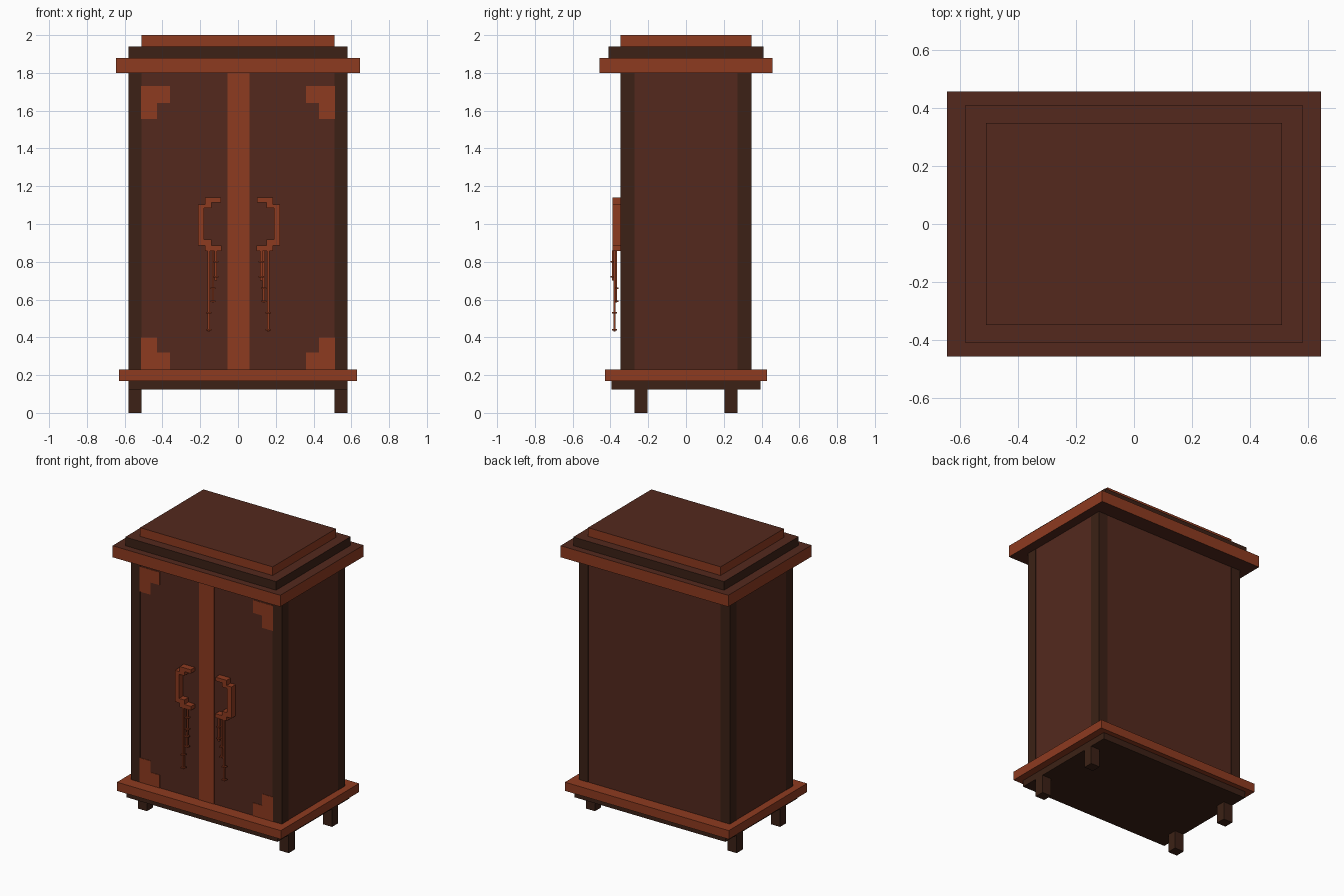
import bpy, bmesh

if "Cube" in bpy.data.objects:
    bpy.data.objects.remove(bpy.data.objects["Cube"])


def material(name, rgb):
    m = bpy.data.materials.new(name)
    m.diffuse_color = [(c / 255) ** 2.2 for c in rgb] + [1]
    m.use_nodes = True
    m.node_tree.nodes["Principled BSDF"].inputs["Base Color"].default_value = m.diffuse_color
    return m


WOOD = material("brown_wood", (84, 45, 35))
DARK = material("dark_wood", (62, 38, 28))
TRIM = material("red_trim", (140, 61, 37))


def finish(name, bm, mat, cap_mat=None):
    """Turn a bmesh into an object; cap_mat colours top and bottom faces."""
    bmesh.ops.recalc_face_normals(bm, faces=bm.faces)
    mesh = bpy.data.meshes.new(name)
    mesh.materials.append(mat)
    if cap_mat:
        mesh.materials.append(cap_mat)
        for f in bm.faces:
            f.material_index = int(abs(f.normal.z) > 0.9)
    bm.to_mesh(mesh)
    bm.free()
    ob = bpy.data.objects.new(name, mesh)
    bpy.context.collection.objects.link(ob)
    return ob


def add_box(bm, x0, x1, y0, y1, z0, z1):
    for v in bmesh.ops.create_cube(bm, size=1)["verts"]:
        v.co = (x1 if v.co.x > 0 else x0, y1 if v.co.y > 0 else y0, z1 if v.co.z > 0 else z0)


def box(name, dims, mat, cap_mat=None):
    bm = bmesh.new()
    add_box(bm, *dims)
    return finish(name, bm, mat, cap_mat)


def prism(name, pts, y0, y1, mat, flip=1, shift=0):
    """Extrude an x-z outline along y; flip=-1 mirrors it in x."""
    bm = bmesh.new()
    face = bm.faces.new([bm.verts.new((flip * x + shift, y0, z)) for x, z in pts])
    ext = bmesh.ops.extrude_face_region(bm, geom=[face])["geom"]
    for v in ext:
        if isinstance(v, bmesh.types.BMVert):
            v.co.y = y1
    return finish(name, bm, mat)


def tier(name, hx, hy, z0, z1, mat, cap_mat=None):
    return box(name, (-hx, hx, -hy, hy, z0, z1), mat, cap_mat)


# Base, carcass and stepped cornice
tier("plinth", 0.58, 0.395, 0.125, 0.17, DARK)
tier("base_lip", 0.63, 0.43, 0.17, 0.23, TRIM)
tier("cabinet_body", 0.578, 0.345, 0.23, 1.80, WOOD)
tier("cornice", 0.645, 0.457, 1.80, 1.88, TRIM, WOOD)
tier("upper_cornice", 0.58, 0.41, 1.88, 1.94, DARK, WOOD)
tier("crown", 0.51, 0.348, 1.94, 2.0, TRIM, WOOD)

# Corner posts and feet
for sx, side in ((-1, "left"), (1, "right")):
    for sy, end in ((-1, "front"), (1, "back")):
        xs = sorted((sx * 0.51, sx * 0.58))
        box(f"{end}_{side}_post", (*xs, *sorted((sy * 0.272, sy * 0.347)), 0.23, 1.80), DARK)
        box(f"{end}_{side}_foot", (*xs, *sorted((sy * 0.205, sy * 0.272)), 0, 0.125), DARK)

# Centre stile between the doors
box("centre_stile", (-0.055, 0.06, -0.348, -0.34, 0.23, 1.80), TRIM)

# Stepped corner brackets, handles and hanging tassels on each door
HANDLE = [(-.18, 1.14), (-.095, 1.14), (-.095, 1.114), (-.145, 1.114), (-.145, 1.085),
          (-.185, 1.085), (-.185, .917), (-.145, .917), (-.145, .886), (-.093, .886),
          (-.093, .858), (-.18, .858), (-.18, .886), (-.218, .886), (-.218, 1.104), (-.18, 1.104)]
for flip, side in ((1, "left"), (-1, "right")):
    for end, z0, z1, z2 in (("top", 1.73, 1.64, 1.555), ("bottom", 0.23, 0.32, 0.40)):
        pts = [(-.513, z0), (-.36, z0), (-.36, z1), (-.43, z1), (-.43, z2), (-.513, z2)]
        prism(f"{side}_{end}_bracket", pts, -0.348, -0.34, TRIM, flip)
    prism(f"{side}_handle", HANDLE, -0.39, -0.34, TRIM, flip, 0.005)

    bm = bmesh.new()
    # strand: x, y, lower end, bead heights
    for x, y, z, beads in ((-.118, -.385, .70, (.80, .72)),
                           (-.132, -.370, .585, (.66, .59)),
                           (-.155, -.378, .43, (.53, .44))):
        x = flip * x + (0.005 if flip < 0 else 0)
        add_box(bm, x - .006, x + .006, y - .006, y + .006, z, .86)
        for b in beads:
            add_box(bm, x - .014, x + .014, y - .014, y + .012, b - .004, b + .004)
    finish(f"{side}_tassel", bm, TRIM)
